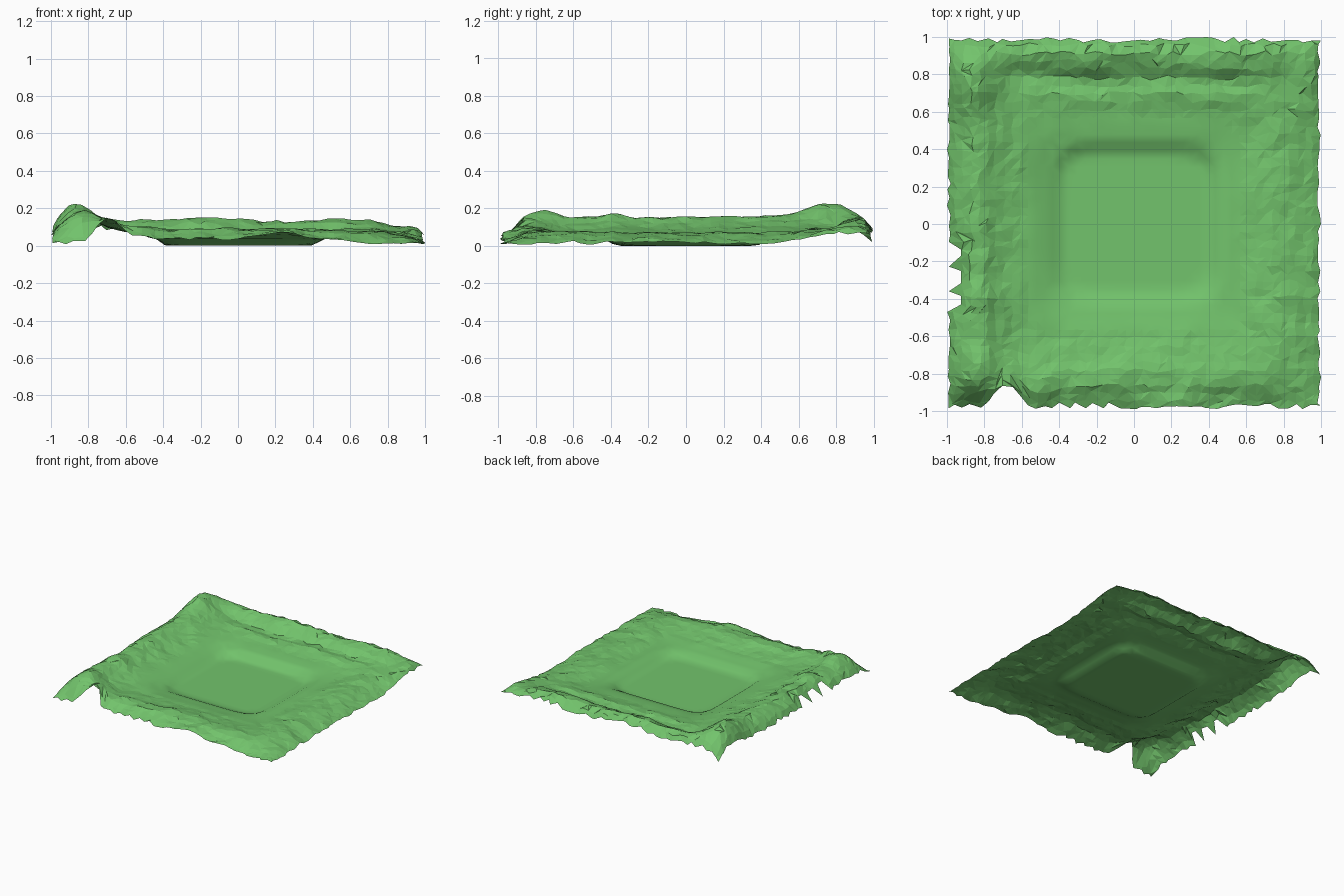
import bpy, bmesh, math, random
from mathutils import Vector, noise

if "Cube" in bpy.data.objects:
    bpy.data.objects.remove(bpy.data.objects["Cube"])

random.seed(4)
N = 46  # grid cells per side

# Height profiles from the basin edge outwards, one per side: (distance, height)
LEFT = [(.38, 0), (.45, .038), (.55, .07), (.66, .09), (.74, .12), (.81, .155), (.88, .155), (.95, .11), (1, .06)]
RIGHT = [(.39, 0), (.48, .042), (.57, .04), (.68, .065), (.75, .075), (.84, .06), (.93, .04), (1, .015)]
FRONT = [(.36, 0), (.45, .035), (.6, .055), (.7, .07), (.8, .09), (.87, .085), (.93, .055), (.97, .035)]
BACK = [(.38, 0), (.44, .048), (.54, .062), (.62, .07), (.68, .09), (.77, .075), (.87, .125), (.93, .14), (1, .08)]

# Local bumps and dips: x, y, radius x, radius y, height
BUMPS = [(-.86, .76, .14, .16, .085), (-.79, -.78, .14, .12, .06), (-.68, -.95, .06, .1, .07),
         (-.92, -1, .12, .08, -.05), (-.97, -.3, .05, .2, -.02), (.75, .8, .3, .15, .015),
         (.22, -.97, .2, .07, .03), (-1, 1, .06, .06, -.06), (.98, .75, .06, .25, .02),
         (-.62, .45, .12, .2, .02), (-.2, .9, .12, .1, .015), (.8, -.9, .3, .15, -.025),
         (-.55, -.95, .08, .07, .025)]


def gauss(t):
    return math.exp(-t * t)


def ramp(a, b, v):
    t = min(1, max(0, (v - a) / (b - a)))
    return t * t * (3 - 2 * t)


def sample(profile, d):
    if d <= profile[0][0]:
        return 0
    for (a, ha), (b, hb) in zip(profile, profile[1:]):
        if d <= b:
            return ha + (hb - ha) * ramp(a, b, d)
    return profile[-1][1]


def ring(x, y):
    # Rounded-square distance, squarer towards the rim
    m = max(abs(x), abs(y))
    if m < 1e-6:
        return 0
    p = 6 + 40 * ramp(.5, .95, m)
    return m * ((abs(x) / m) ** p + (abs(y) / m) ** p) ** (1 / p)


def height(x, y):
    d = ring(x, y)
    # Let the ridges wander a little
    d += .025 * ramp(.5, .7, d) * ramp(0, .12, 1 - d) * noise.noise(Vector((x * 3, y * 3, 11)))
    ax, ay = abs(x) ** 7, abs(y) ** 7
    w = ax / (ax + ay + 1e-9)
    hx = sample(LEFT if x < 0 else RIGHT, d)
    hy = sample(BACK if y > 0 else FRONT, d)
    h = hx * w + hy * (1 - w)
    h += ramp(.4, .6, d) * sum(k * gauss((x - cx) / rx) * gauss((y - cy) / ry)
                               for cx, cy, rx, ry, k in BUMPS)
    rough = ramp(.45, .75, d)
    h += rough * .012 * noise.noise(Vector((x * 3.5, y * 3.5, 2)))
    h += rough * .014 * noise.noise(Vector((x * 9, y * 9, 7)))
    h += rough * random.uniform(-.003, .003)
    return max(.008 * rough, h)


bm = bmesh.new()
rows = []
for j in range(N + 1):
    row = []
    for i in range(N + 1):
        x, y = 2 * i / N - 1, 2 * j / N - 1
        # Irregular facets outside the smooth basin
        jit = .013 * ramp(.5, .7, ring(x, y))
        px = x + random.uniform(-jit, jit)
        py = y + random.uniform(-jit, jit)
        # Ragged border
        if i in (0, N):
            px = x * (1 - random.uniform(0, .02))
        if j in (0, N):
            py = y * (1 - random.uniform(0, .03))
        # Front border sits slightly inside the square
        if y < 0:
            py *= 1 - .01 * ramp(.7, 1, -y)
        # Torn teeth on the left and front borders
        if -.47 < y < -.08:
            px += .05 * ramp(.7, 1, -x)
            if i == 0:
                px = -.99 if j % 3 == 0 else -.925
        if j == 0 and -.42 < x < -.06:
            py = -.985 if i % 2 else -.955
        # Notch beside the front left corner
        if y < 0:
            py *= 1 - .13 * gauss((x + .68) / .07) * ramp(.5, 1, -y)
        px, py = max(-1, min(1, px)), max(-1, min(1, py))
        row.append(bm.verts.new((px, py, height(px, py))))
    rows.append(row)

# Triangulated surface: smooth basin, faceted rim
for j in range(N):
    for i in range(N):
        a, b, c, e = rows[j][i], rows[j][i + 1], rows[j + 1][i + 1], rows[j + 1][i]
        tris = ((a, b, c), (a, c, e)) if random.random() < .5 else ((a, b, e), (b, c, e))
        for t in tris:
            f = bm.faces.new(t)
            m = f.calc_center_median()
            f.smooth = ring(m.x, m.y) < .58

mesh = bpy.data.meshes.new("grass_terrain")
bm.to_mesh(mesh)
bm.free()
terrain = bpy.data.objects.new("grass_terrain", mesh)
bpy.context.collection.objects.link(terrain)

grass = bpy.data.materials.new("grass_green")
grass.diffuse_color = (.17, .55, .15, 1)
grass.use_nodes = True
grass.node_tree.nodes["Principled BSDF"].inputs["Base Color"].default_value = grass.diffuse_color
mesh.materials.append(grass)
